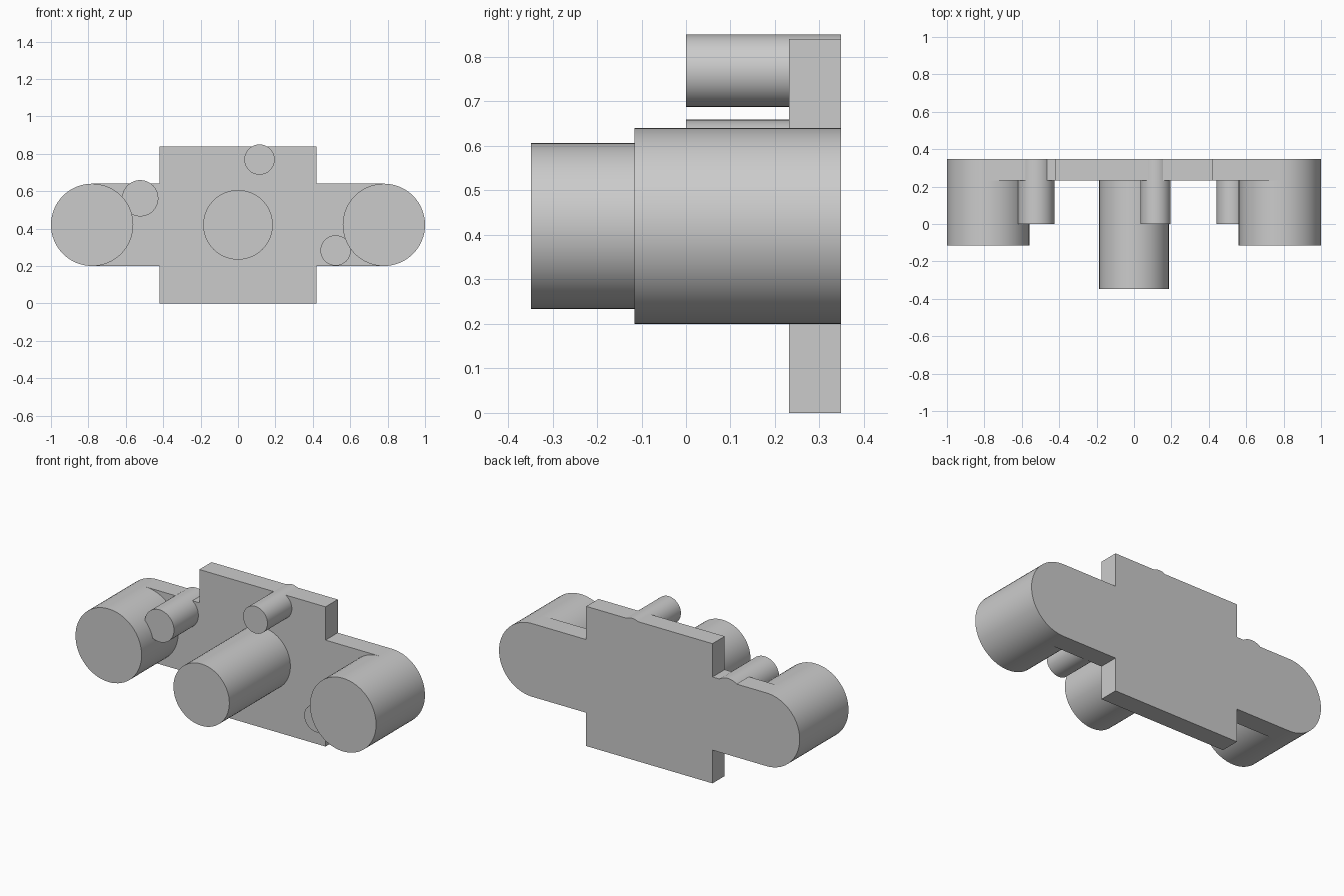
import bpy, bmesh, math
from mathutils import Vector

cube = bpy.data.objects.get("Cube")
if cube:
    bpy.data.objects.remove(cube, do_unlink=True)

# Single grey material
grey = bpy.data.materials.new("plain grey")
grey.use_nodes = True
colour = (0.6, 0.6, 0.6, 1)
grey.diffuse_color = colour
grey.node_tree.nodes["Principled BSDF"].inputs["Base Color"].default_value = colour

BACK, PLATE_FRONT, MID_Z = 0.348, 0.232, 0.42
END_X, END_R = 0.78, 0.22
SIDES = 64


def arc(x, z, radius, start, end, steps):
    angles = [start + (end - start) * i / steps for i in range(steps + 1)]
    return [(x + radius * math.cos(a), z + radius * math.sin(a)) for a in angles]


def extrude_profile(name, points, front, back):
    """Extrude an x-z outline from front to back along y."""
    bm = bmesh.new()
    face = bm.faces.new([bm.verts.new((x, front, z)) for x, z in points])
    result = bmesh.ops.extrude_face_region(bm, geom=[face])
    moved = [v for v in result["geom"] if isinstance(v, bmesh.types.BMVert)]
    bmesh.ops.translate(bm, verts=moved, vec=Vector((0, back - front, 0)))
    bmesh.ops.recalc_face_normals(bm, faces=bm.faces)
    mesh = bpy.data.meshes.new(name)
    bm.to_mesh(mesh)
    bm.free()
    mesh.materials.append(grey)
    obj = bpy.data.objects.new(name, mesh)
    bpy.context.collection.objects.link(obj)
    bpy.ops.object.select_all(action="DESELECT")
    obj.select_set(True)
    bpy.context.view_layer.objects.active = obj
    bpy.ops.object.shade_smooth_by_angle(angle=math.radians(30))
    return obj


def rod(name, x, z, radius, front, back):
    points = arc(x, z, radius, 0, math.tau, SIDES)[:-1]
    return extrude_profile(name, points, front, back)


# Back plate: square centre with a round-ended arm on each side
half = 0.42
low, high = MID_Z - END_R, MID_Z + END_R
right_end = arc(END_X, MID_Z, END_R, -math.pi / 2, math.pi / 2, SIDES // 2)
left_end = arc(-END_X, MID_Z, END_R, math.pi / 2, 1.5 * math.pi, SIDES // 2)
outline = ([(-half, 0), (half, 0), (half, low)] + right_end
           + [(half, high), (half, 2 * half), (-half, 2 * half), (-half, high)]
           + left_end + [(-half, low)])
extrude_profile("back_plate", outline, PLATE_FRONT, BACK)

# Large rods at the arm ends
for side, x in (("left", END_X), ("right", -END_X)):
    rod(side + "_end_rod", x, MID_Z, END_R, -0.116, PLATE_FRONT)

# Long centre rod
rod("centre_rod", 0, MID_Z, 0.186, -BACK, PLATE_FRONT)

# Thin pegs running through the plate
rod("right_peg", -0.523, 0.562, 0.097, 0, BACK)
rod("top_peg", 0.115, 0.769, 0.081, 0, BACK)
rod("left_peg", 0.522, 0.283, 0.081, 0, BACK)
